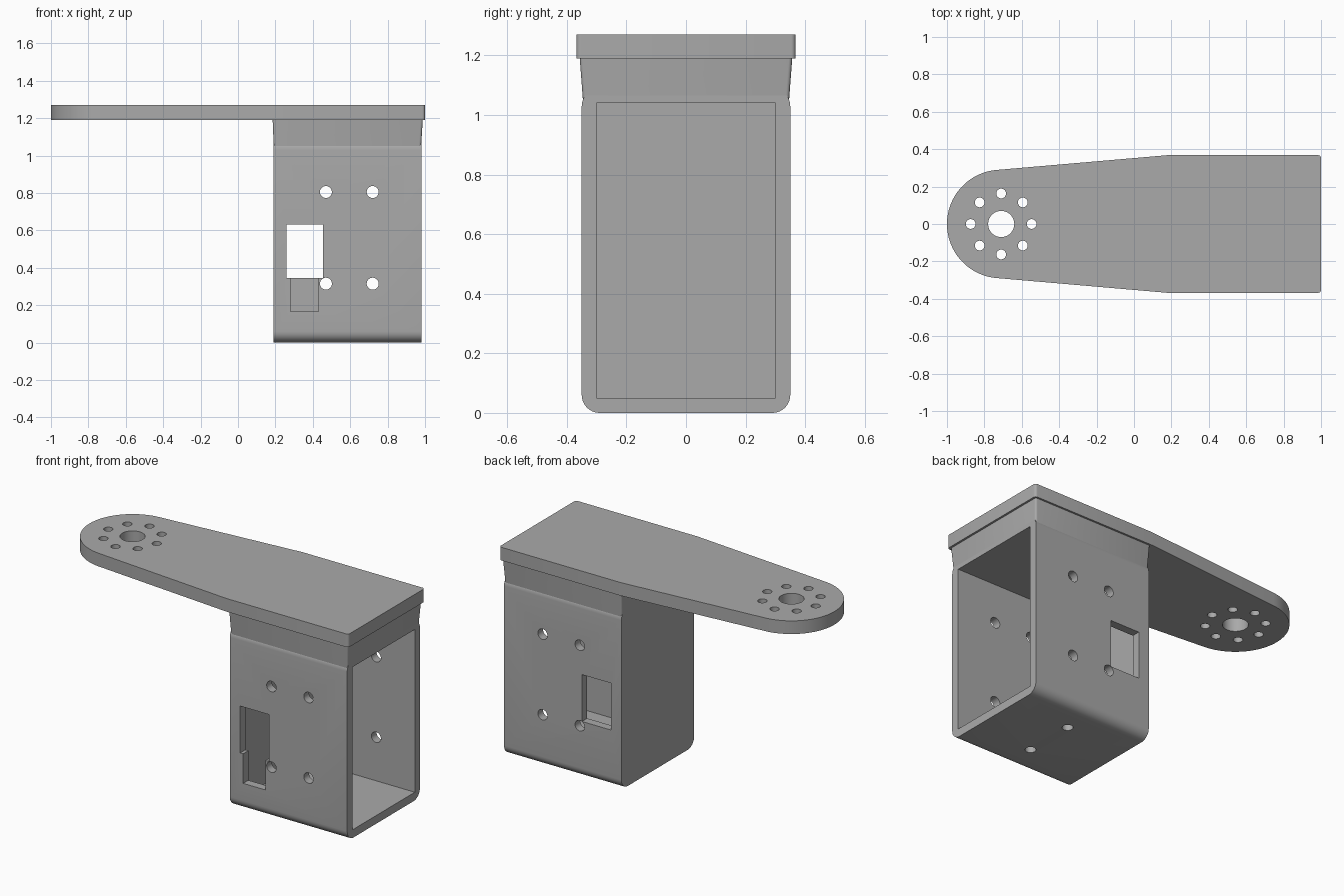
import bpy, bmesh, math
from mathutils import Vector

cube = bpy.data.objects.get("Cube")
if cube:
    bpy.data.objects.remove(cube, do_unlink=True)

grey = bpy.data.materials.new("matt_grey")
grey.use_nodes = True
COLOUR = (0.4, 0.4, 0.4, 1)
grey.diffuse_color = COLOUR
grey.node_tree.nodes["Principled BSDF"].inputs["Base Color"].default_value = COLOUR


def make(name, bm):
    bmesh.ops.recalc_face_normals(bm, faces=bm.faces)
    mesh = bpy.data.meshes.new(name)
    bm.to_mesh(mesh)
    bm.free()
    mesh.materials.append(grey)
    obj = bpy.data.objects.new(name, mesh)
    bpy.context.collection.objects.link(obj)
    return obj


def loft(name, lower, upper):
    """Solid between two matching closed loops."""
    bm = bmesh.new()
    a = [bm.verts.new(p) for p in lower]
    b = [bm.verts.new(p) for p in upper]
    bm.faces.new(a)
    bm.faces.new(b)
    for i in range(len(a)):
        j = (i + 1) % len(a)
        bm.faces.new((a[i], a[j], b[j], b[i]))
    return make(name, bm)


def arc(cx, cy, r, start, end, n):
    angles = [math.radians(start + (end - start) * i / n) for i in range(n + 1)]
    return [(cx + r * math.cos(t), cy + r * math.sin(t)) for t in angles]


def rounded(x0, x1, y0, y1, r, n=8):
    return (arc(x1 - r, y0 + r, r, -90, 0, n) + arc(x1 - r, y1 - r, r, 0, 90, n)
            + arc(x0 + r, y1 - r, r, 90, 180, n) + arc(x0 + r, y0 + r, r, 180, 270, n))


def block(x0, x1, y0, y1, z0, z1):
    base = [(x0, y0), (x1, y0), (x1, y1), (x0, y1)]
    return loft("cutter", [(*p, z0) for p in base], [(*p, z1) for p in base])


def drill(x, y, z, r, length, axis):
    """Round cutter centred on a point."""
    u, v, w = {"y": ("z", "x", "y"), "z": ("x", "y", "z")}[axis]
    unit = {"x": Vector((1, 0, 0)), "y": Vector((0, 1, 0)), "z": Vector((0, 0, 1))}
    ring = [Vector((x, y, z)) + unit[u] * a + unit[v] * b
            for a, b in arc(0, 0, r, 0, 360, 32)[:-1]]
    half = unit[w] * length / 2
    return loft("cutter", [p - half for p in ring], [p + half for p in ring])


def finish(obj, cutters=()):
    bpy.ops.object.select_all(action="DESELECT")
    bpy.context.view_layer.objects.active = obj
    obj.select_set(True)
    for c in cutters:
        c.hide_render = True
        mod = obj.modifiers.new("cut", "BOOLEAN")
        mod.operation = "DIFFERENCE"
        mod.solver = "EXACT"
        mod.object = c
        bpy.ops.object.modifier_apply(modifier=mod.name)
        bpy.data.objects.remove(c, do_unlink=True)
    bpy.ops.object.shade_smooth_by_angle(angle=math.radians(30))


# Servo housing: rounded tube, closed at the inner end and open at +x
section = rounded(-0.35, 0.35, 0, 1.09, 0.06)
housing = loft("housing", [(0.19, *p) for p in section], [(0.98, *p) for p in section])
cuts = [block(0.24, 1.1, -0.30, 0.30, 0.05, 1.04),
        block(0.26, 0.455, -0.5, 0.5, 0.345, 0.63),      # window through both sides
        block(0.28, 0.43, -0.5, -0.2, 0.165, 0.40)]      # cable slot on the front only
for x in (0.47, 0.72):
    for z in (0.315, 0.805):
        cuts.append(drill(x, 0, z, 0.032, 1, "y"))
for y in (-0.155, 0.155):
    cuts.append(drill(0.595, y, 0, 0.03, 0.3, "z"))
finish(housing, cuts)

# Flared neck joining housing and arm
foot = rounded(0.191, 0.979, -0.346, 0.346, 0.012, 4)
head = rounded(0.185, 0.988, -0.357, 0.357, 0.012, 4)
neck = loft("neck", [(*p, 1.05) for p in foot], [(*p, 1.195) for p in head])
finish(neck)

# Arm plate: tapered outline with a round end
HUB = -0.71
outline = (arc(HUB, 0, 0.29, 95, 265, 48) + [(0.18, -0.368)]
           + arc(0.985, -0.353, 0.015, -90, 0, 4) + arc(0.985, 0.353, 0.015, 0, 90, 4)
           + [(0.18, 0.368)])
arm = loft("arm_plate", [(*p, 1.19) for p in outline], [(*p, 1.27) for p in outline])
bores = [drill(HUB, 0, 1.23, 0.07, 0.3, "z")]
for x, y in arc(HUB, 0, 0.163, 0, 315, 7):
    bores.append(drill(x, y, 1.23, 0.026, 0.3, "z"))
finish(arm, bores)
